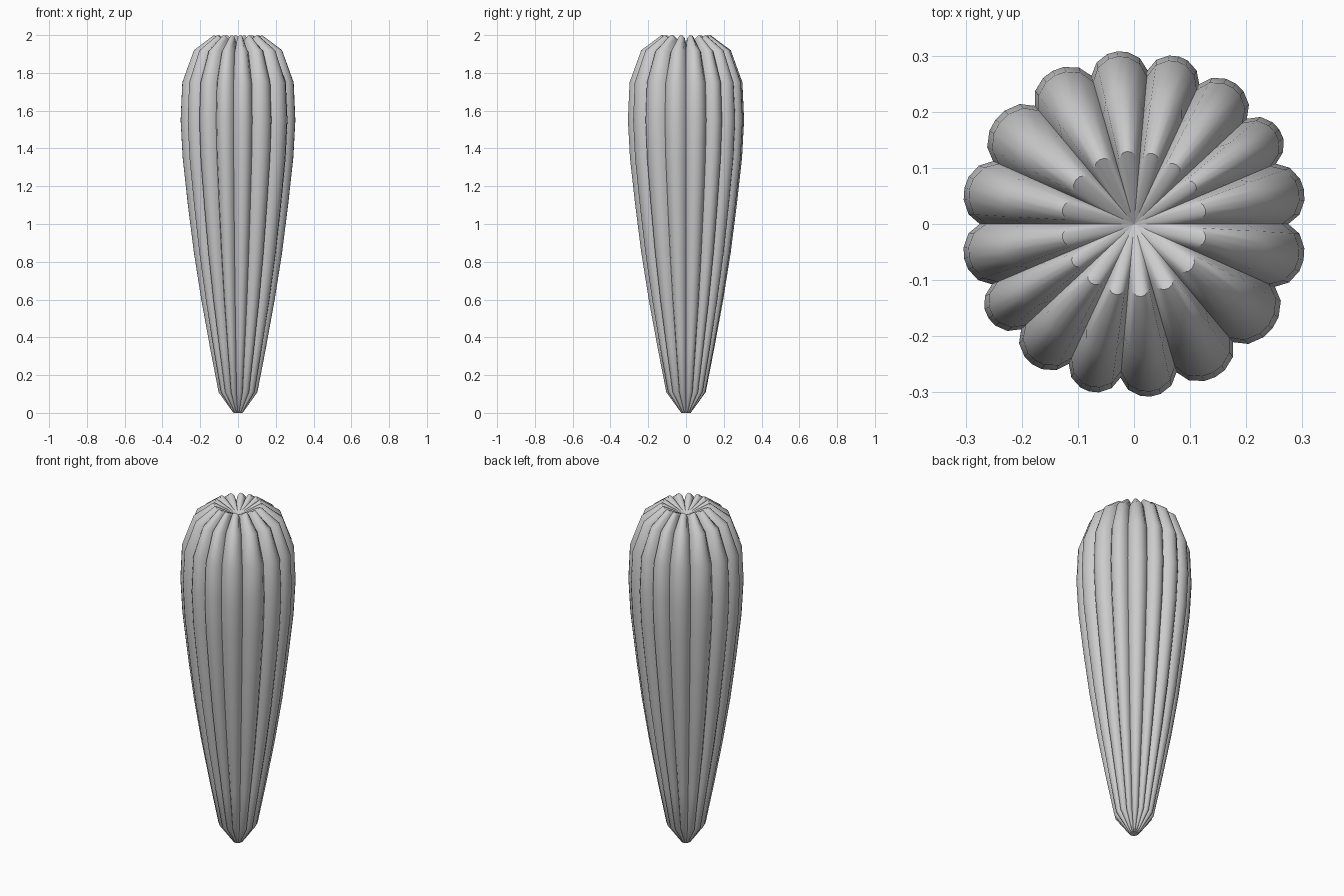
import bpy, bmesh, math

if "Cube" in bpy.data.objects:
    bpy.data.objects.remove(bpy.data.objects["Cube"], do_unlink=True)

# Plain grey surface
grey = bpy.data.materials.new("plain grey")
grey.use_nodes = True
grey.diffuse_color = (0.6, 0.6, 0.6, 1)
grey.node_tree.nodes["Principled BSDF"].inputs["Base Color"].default_value = (0.6, 0.6, 0.6, 1)

# Height, rib crest radius, groove radius, groove drop
PROFILE = [
    (0.0, 0.025, 0.022, 0), (0.11, 0.105, 0.088, 0), (0.35, 0.152, 0.13, 0),
    (0.6, 0.198, 0.173, 0), (0.85, 0.238, 0.208, 0), (1.1, 0.27, 0.238, 0),
    (1.35, 0.298, 0.264, 0), (1.55, 0.309, 0.275, 0), (1.75, 0.3, 0.264, 0),
    (1.92, 0.238, 0.2, 0.01), (2.0, 0.13, 0.105, 0.04),
]
# Groove directions over half a turn; the other half repeats them
GROOVES = [0, 23, 43, 65, 85, 106, 130, 156, 180]
# Rounded rib section: position across the rib, fullness
SECTION = [(0, 0), (0.14, 0.6), (0.34, 0.93), (0.5, 1), (0.66, 0.93), (0.86, 0.6)]

section = []
for half in (0, 180):
    for a, b in zip(GROOVES, GROOVES[1:]):
        section += [(math.radians(half + a + (b - a) * t), f) for t, f in SECTION]

# Ribbed body, lofted from ring to ring
bm = bmesh.new()
rings = []
for z, crest, groove, drop in PROFILE:
    ring = []
    for angle, full in section:
        r = groove + (crest - groove) * full
        ring.append(bm.verts.new((r * math.cos(angle), r * math.sin(angle), z - drop * (1 - full))))
    rings.append(ring)
n = len(section)
for low, high in zip(rings, rings[1:]):
    for i in range(n):
        j = (i + 1) % n
        bm.faces.new((low[i], low[j], high[j], high[i]))

# Flat foot and sunken crown
bm.faces.new(rings[0][::-1])
pit = bm.verts.new((0, 0, 1.93))
for i in range(n):
    bm.faces.new((rings[-1][i], rings[-1][(i + 1) % n], pit))
bmesh.ops.recalc_face_normals(bm, faces=bm.faces)

mesh = bpy.data.meshes.new("ribbed_body")
bm.to_mesh(mesh)
bm.free()
mesh.materials.append(grey)
body = bpy.data.objects.new("ribbed_body", mesh)
bpy.context.collection.objects.link(body)
bpy.ops.object.select_all(action="DESELECT")
body.select_set(True)
bpy.context.view_layer.objects.active = body
bpy.ops.object.shade_smooth_by_angle(angle=math.radians(35))
